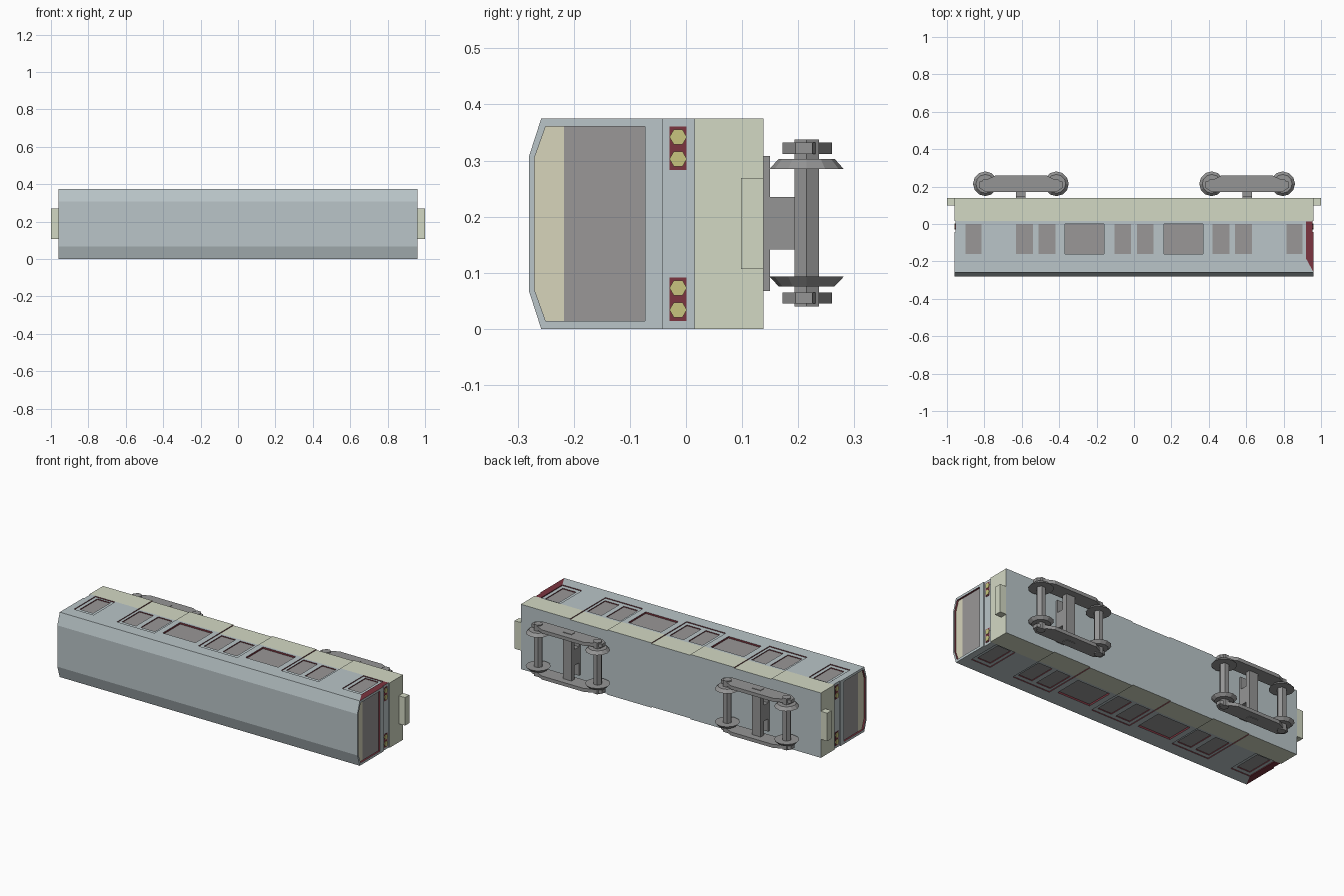
import bpy, bmesh, math
from mathutils import Vector

if "Cube" in bpy.data.objects:
    bpy.data.objects.remove(bpy.data.objects["Cube"])

H = 0.375      # carriage width, lying along z
L = 0.96       # half body length


def material(name, rgb):
    m = bpy.data.materials.new(name)
    m.diffuse_color = (*rgb, 1)
    m.use_nodes = True
    m.node_tree.nodes["Principled BSDF"].inputs["Base Color"].default_value = m.diffuse_color
    return m


BLUE = material("pale_blue", (0.49, 0.56, 0.58))
CREAM = material("cream", (0.65, 0.69, 0.55))
RED = material("dark_red", (0.2, 0.035, 0.05))
GLASS = material("grey_glass", (0.32, 0.31, 0.31))
YELLOW = material("lamp_yellow", (0.58, 0.56, 0.21))
SIGN = material("sign_cream", (0.68, 0.66, 0.5))
METAL = material("bogie_grey", (0.3, 0.3, 0.3))


def finish(name, bm, mats=()):
    bmesh.ops.recalc_face_normals(bm, faces=bm.faces)
    me = bpy.data.meshes.new(name)
    bm.to_mesh(me)
    bm.free()
    for m in mats:
        me.materials.append(m)
    ob = bpy.data.objects.new(name, me)
    bpy.context.collection.objects.link(ob)
    return ob


def add_loops(bm, loops):
    rings = [[bm.verts.new(p) for p in loop] for loop in loops]
    n = len(rings[0])
    for a, b in zip(rings, rings[1:]):
        for i in range(n):
            bm.faces.new((a[i], a[(i + 1) % n], b[(i + 1) % n], b[i]))
    bm.faces.new(rings[0])
    bm.faces.new(rings[-1])


def add_prism(bm, pts, axis, a, b):
    if axis == 'x':
        place = lambda p, t: (t, p[0], p[1])
    else:
        place = lambda p, t: (p[0], p[1], t)
    add_loops(bm, [[place(p, t) for p in pts] for t in (a, b)])


def add_box(bm, x, y, z):
    add_prism(bm, [(x[0], y[0]), (x[1], y[0]), (x[1], y[1]), (x[0], y[1])], 'z', *z)


def add_turned(bm, cx, cy, profile, sides):
    # rings of (z, radius) around an axis along z
    add_loops(bm, [[(cx + r * math.cos(2 * math.pi * i / sides),
                     cy + r * math.sin(2 * math.pi * i / sides), z)
                    for i in range(sides)] for z, r in profile])


def sym(pts, sx):
    return [(sx * p[0], p[1]) for p in pts]


# Layout of one half of the long sides, mirrored in x
SINGLE = [(0.815, 0.9)]
BIG = [(0.16, 0.37)]
DOOR_PANES = [(0.015, 0.105), (0.42, 0.51), (0.54, 0.63)]
WIN_Y = (-0.16, 0.0)
DOORS = [(-0.125, 0.125), (0.405, 0.645), (-0.645, -0.405)]
STEP, DEEP = 0.005, 0.011


def both(spans):
    return spans + [(-b, -a) for a, b in spans]


def side_boxes(bm, spans, y, d0, d1):
    for s in spans:
        add_box(bm, s, y, (d0, d1))
        add_box(bm, s, y, (H - d1, H - d0))


# Carriage body with chamfered roof
bm = bmesh.new()
add_prism(bm, [(-0.28, 0.068), (-0.258, 0), (0.138, 0), (0.138, H),
               (-0.258, H), (-0.28, H - 0.068)], 'x', -L, L)
body = finish("carriage_body", bm, (BLUE, CREAM, RED))

# Recess cutters: doors, window frames, end windows, lamp strips
END_WIN = [(-0.27, 0.07), (-0.25, 0.014), (-0.073, 0.014), (-0.073, H - 0.014),
           (-0.25, H - 0.014), (-0.27, H - 0.07)]
cut1 = bmesh.new()
side_boxes(cut1, DOORS, (-0.185, 0.2), -0.05, STEP)
side_boxes(cut1, both([(a - 0.02, b + 0.02) for a, b in SINGLE]), (-0.185, 0.012), -0.05, STEP)
for s in (-1, 1):
    add_prism(cut1, END_WIN, 'x', *sorted((s * (L - 0.012), s * 1.05)))
    add_box(cut1, sorted((s * (L - 0.006), s * 1.05)), (-0.042, 0.015), (-0.1, 0.5))
cut2 = bmesh.new()
side_boxes(cut2, both(SINGLE + BIG + DOOR_PANES), WIN_Y, -0.05, DEEP)

for c in (finish("recess_cutter", cut1), finish("window_cutter", cut2)):
    c.hide_render = True
    mod = body.modifiers.new("cut", 'BOOLEAN')
    mod.operation, mod.solver, mod.object = 'DIFFERENCE', 'EXACT', c
    bpy.context.view_layer.objects.active = body
    bpy.ops.object.modifier_apply(modifier=mod.name)
    bpy.data.objects.remove(c)

# Paint the body: cream lower band, red recess edges
bm = bmesh.new()
bm.from_mesh(body.data)
bmesh.ops.bisect_plane(bm, geom=bm.verts[:] + bm.edges[:] + bm.faces[:], dist=1e-5,
                       plane_co=(0, 0.015, 0), plane_no=(0, 1, 0))
for f in bm.faces:
    c, n = f.calc_center_median(), f.normal
    f.material_index = 0
    if c.y > 0.0155 and n.y < 0.5:
        f.material_index = 1
    if abs(n.z) < 0.5 and abs(c.x) < 0.94 and -0.25 < c.y < 0.13:
        f.material_index = 2
    if abs(c.x) > 0.94 and abs(n.x) < 0.5 and c.y < -0.05:
        f.material_index = 2
bm.to_mesh(body.data)
bm.free()

# Side window panes
bm = bmesh.new()
side_boxes(bm, both(SINGLE + BIG + DOOR_PANES), WIN_Y, DEEP - 0.001, DEEP + 0.002)
finish("side_windows", bm, [GLASS])

# End windows, destination panels, lamps and couplers
glass, sign, lamp_back, lamps, coupler = (bmesh.new() for _ in range(5))
for s in (-1, 1):
    span = lambda a, b: sorted((s * a, s * b))
    add_box(glass, span(L - 0.014, L - 0.0105), (-0.217, -0.073), (0.014, H - 0.014))
    add_prism(sign, [(-0.27, 0.07), (-0.25, 0.014), (-0.217, 0.014), (-0.217, H - 0.014),
                     (-0.25, H - 0.014), (-0.27, H - 0.07)], 'x', *span(L - 0.014, L - 0.0105))
    for z0 in (0.014, H - 0.092):
        add_box(lamp_back, span(L - 0.008, L - 0.004), (-0.029, 0.001), (z0, z0 + 0.078))
        for dz in (0.02, 0.059):
            hexa = [(-0.014 + 0.0155 * math.cos(k * math.pi / 3),
                     z0 + dz + 0.0155 * math.sin(k * math.pi / 3)) for k in range(6)]
            add_prism(lamps, hexa, 'x', *span(L - 0.006, L - 0.001))
    add_box(coupler, span(L, 1.0), (0.098, 0.138), (0.107, 0.269))
finish("end_windows", glass, [GLASS])
finish("end_signs", sign, [SIGN])
finish("lamp_backs", lamp_back, [RED])
finish("lamps", lamps, [YELLOW])
finish("couplers", coupler, [CREAM])

# Bogies: side frames, cross beam, pivot, axles and flanged wheels
half = [(0.19, 0.172), (0.225, 0.195), (0.225, 0.225), (0.18, 0.238), (0.135, 0.26)]
frame_pts = half + sym(half, -1)[::-1]
for side, cx in (("left", -0.605), ("right", 0.605)):
    bm = bmesh.new()
    for z0 in (0.045, 0.312):
        add_prism(bm, [(cx + x, y) for x, y in frame_pts], 'z', z0, z0 + 0.02)
    add_box(bm, (cx - 0.028, cx + 0.028), (0.193, 0.222), (0.042, 0.335))
    add_box(bm, (cx - 0.025, cx + 0.025), (0.149, 0.2), (0.142, 0.235))
    add_box(bm, (cx - 0.025, cx + 0.025), (0.137, 0.15), (0.068, 0.308))
    finish(side + "_bogie_frame", bm, [METAL])
    bm = bmesh.new()
    for dx in (-0.19, 0.19):
        add_turned(bm, cx + dx, 0.215, [(0.04, 0.025), (0.338, 0.025)], 6)
        add_turned(bm, cx + dx, 0.215, [(0.076, 0.05), (0.093, 0.066)], 12)
        add_turned(bm, cx + dx, 0.215, [(0.285, 0.066), (0.303, 0.05)], 12)
    finish(side + "_bogie_wheels", bm, [METAL])
